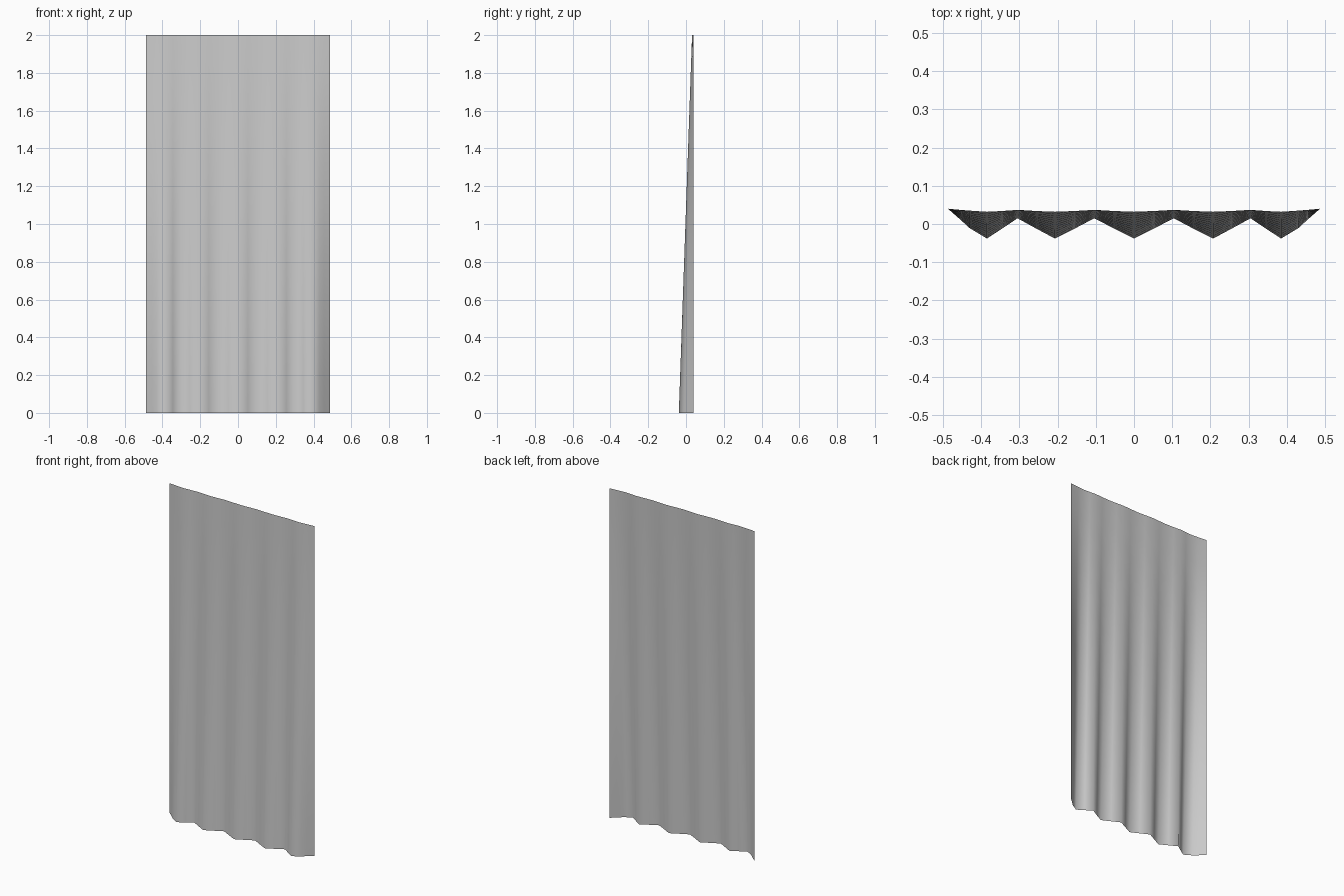
import bpy, bmesh

if "Cube" in bpy.data.objects:
    bpy.data.objects.remove(bpy.data.objects["Cube"])

HEIGHT, ROWS = 2.0, 12

# Half profile from the centre fold outwards: x, y at the hem, y at the rail
half = [(0.0, -0.038, 0.032), (0.052, -0.012, 0.034), (0.104, 0.015, 0.037),
        (0.155, -0.012, 0.034), (0.207, -0.038, 0.032), (0.256, -0.012, 0.034),
        (0.305, 0.015, 0.037), (0.345, -0.012, 0.034), (0.385, -0.038, 0.032),
        (0.43, -0.011, 0.035), (0.455, 0.012, 0.037), (0.487, 0.04, 0.04)]
profile = [(-x, a, b) for x, a, b in reversed(half[1:])] + half

# Pleated curtain sheet: folds fade from the hem to the nearly straight top
bm = bmesh.new()
grid = []
for r in range(ROWS + 1):
    t = r / ROWS
    grid.append([bm.verts.new((x, a + (b - a) * t, HEIGHT * t))
                 for x, a, b in profile])
for low, high in zip(grid, grid[1:]):
    for i in range(len(profile) - 1):
        face = bm.faces.new((low[i], low[i + 1], high[i + 1], high[i]))
        face.smooth = True

mesh = bpy.data.meshes.new("curtain")
bm.to_mesh(mesh)
bm.free()
curtain = bpy.data.objects.new("curtain", mesh)
bpy.context.collection.objects.link(curtain)
